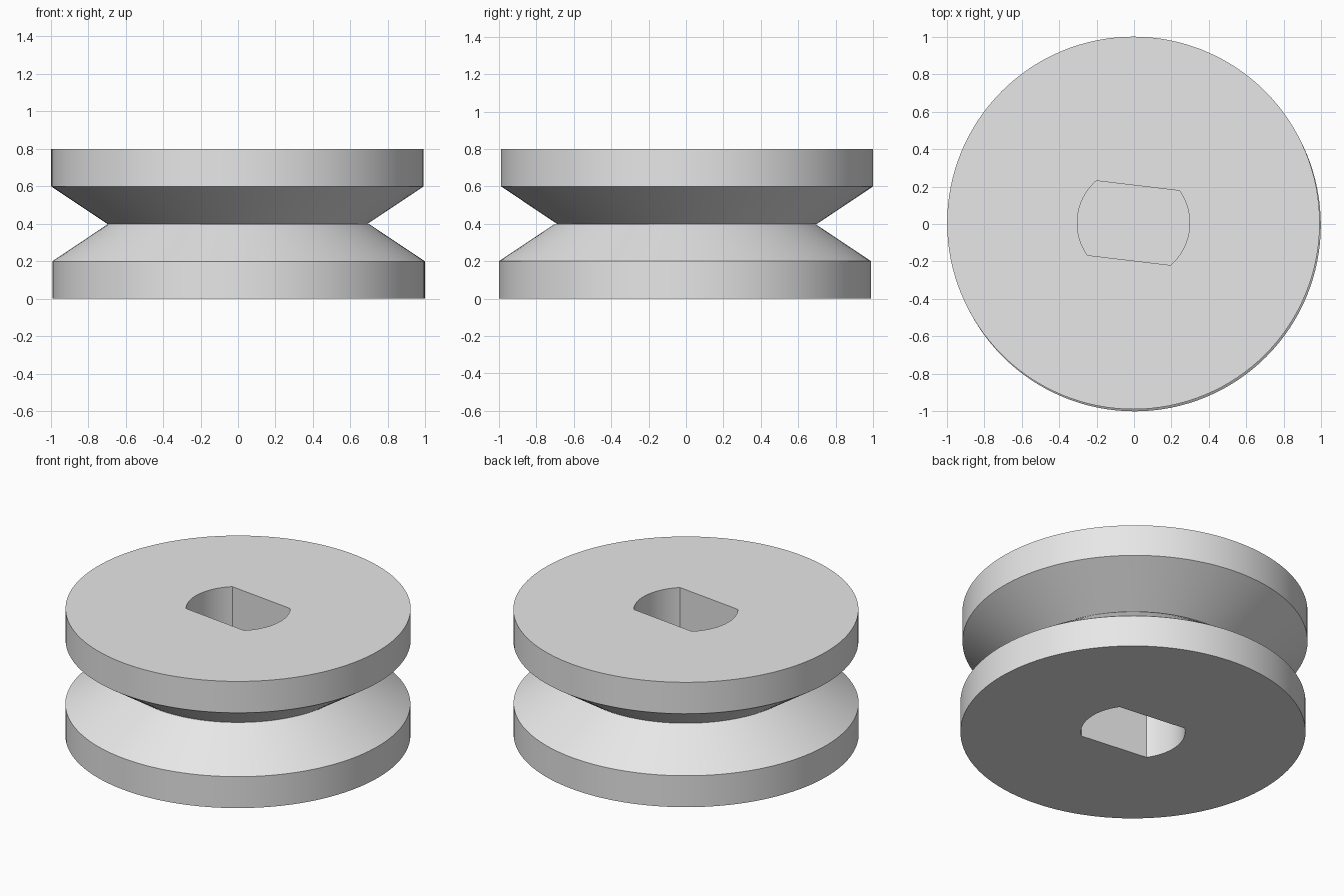
import bpy, bmesh, math
from mathutils import Matrix

cube = bpy.data.objects.get("Cube")
if cube:
    bpy.data.objects.remove(cube, do_unlink=True)

SEGMENTS = 128
RIM, NECK, HALF = 0.9945, 0.695, 0.4
BORE, FLAT, DEPTH = 0.3, 0.2, 0.35
TURN = math.radians(-6.8)

grey = bpy.data.materials.new("plain_grey")
grey.use_nodes = True
grey.diffuse_color = (0.8, 0.8, 0.8, 1)
grey.node_tree.nodes["Principled BSDF"].inputs["Base Color"].default_value = (0.8, 0.8, 0.8, 1)


def make_object(name, bm):
    bmesh.ops.recalc_face_normals(bm, faces=bm.faces)
    mesh = bpy.data.meshes.new(name)
    bm.to_mesh(mesh)
    bm.free()
    mesh.materials.append(grey)
    obj = bpy.data.objects.new(name, mesh)
    bpy.context.collection.objects.link(obj)
    return obj


def stack_rings(rings):
    """Closed solid through outlines that share one vertex count."""
    bm = bmesh.new()
    loops = [[bm.verts.new(p) for p in ring] for ring in rings]
    for low, high in zip(loops, loops[1:]):
        n = len(low)
        for i in range(n):
            j = (i + 1) % n
            bm.faces.new((low[i], low[j], high[j], high[i]))
    bm.faces.new(loops[0][::-1])
    bm.faces.new(loops[-1])
    return bm


def circle(radius, z):
    steps = [math.tau * i / SEGMENTS for i in range(SEGMENTS)]
    return [(radius * math.cos(a), radius * math.sin(a), z) for a in steps]


def double_flat(z):
    # Two arcs joined by two parallel flats
    corner = math.asin(FLAT / BORE)
    arc = [corner * (i / 16 - 1) for i in range(33)]
    angles = arc + [a + math.pi for a in arc]
    return [(BORE * math.cos(a + TURN), BORE * math.sin(a + TURN), z) for a in angles]


def pulley_half(name, side, offset):
    # Flange and sloping groove wall, outward from the middle plane
    half = make_object(name, stack_rings([
        circle(NECK, 0), circle(RIM, side * HALF / 2), circle(RIM, side * HALF)]))

    # Blind shaft socket
    cutter = make_object("socket_cutter", stack_rings([
        double_flat(side * (HALF - DEPTH)), double_flat(side * (HALF + 0.1))]))
    cutter.hide_render = True
    cut = half.modifiers.new("socket", 'BOOLEAN')
    cut.operation = 'DIFFERENCE'
    cut.solver = 'EXACT'
    cut.object = cutter
    bpy.ops.object.select_all(action='DESELECT')
    half.select_set(True)
    bpy.context.view_layer.objects.active = half
    bpy.ops.object.modifier_apply(modifier=cut.name)
    bpy.data.objects.remove(cutter, do_unlink=True)

    half.data.transform(Matrix.Translation((offset[0], offset[1], HALF)))
    bpy.ops.object.shade_smooth_by_angle(angle=math.radians(30))


# The two halves sit very slightly off each other's axis
pulley_half("upper_pulley_half", 1, (-0.003, 0.0055))
pulley_half("lower_pulley_half", -1, (0.003, -0.0055))
